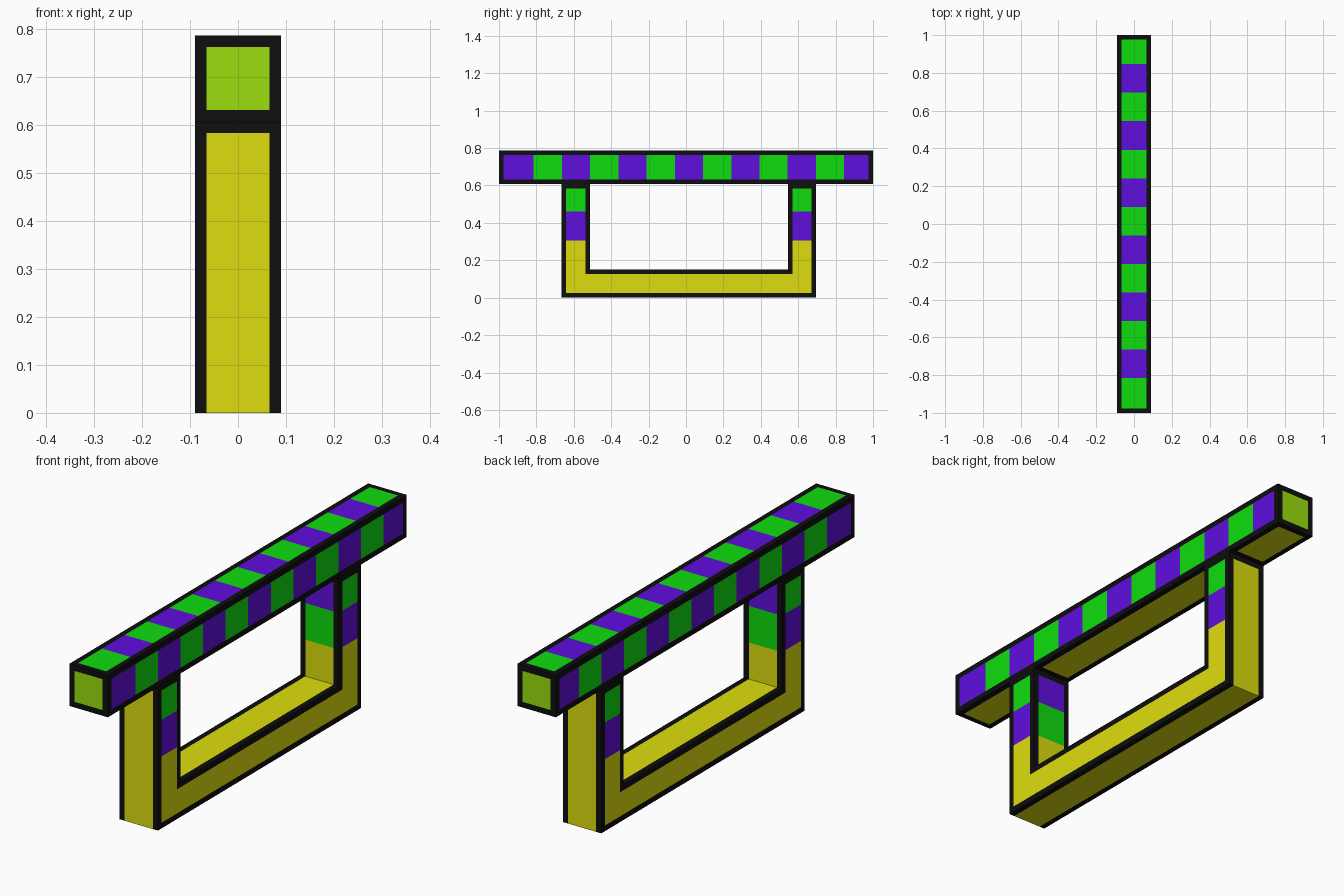
import bpy, bmesh
from mathutils import Vector

if "Cube" in bpy.data.objects:
    bpy.data.objects.remove(bpy.data.objects["Cube"])

W, B = 0.09, 0.024                 # half width, outline width
Z_JOIN, Z_TOP = 0.608, 0.787       # underside and top of the beam
C, STEP = 0.0155, 0.151            # stripe centre and pitch along y
OUT, INN, BAR = 0.68, 0.53, 0.15   # frame half lengths and bar height
Z1, Z2 = 0.305, 0.46               # stripe heights on the legs

COLOURS = {
    "black": (0.0044, 0.0044, 0.0044, 1),
    "yellow": (0.73, 0.73, 0.0044, 1),
    "green": (0.0044, 0.73, 0.0044, 1),
    "violet": (0.117, 0.0044, 0.73, 1),
    "lime": (0.328, 0.73, 0.0044, 1),
}
NAMES = list(COLOURS)
MATS = []
for name, rgba in COLOURS.items():
    mat = bpy.data.materials.new(name)
    mat.diffuse_color = rgba
    mat.use_nodes = True
    mat.node_tree.nodes["Principled BSDF"].inputs["Base Color"].default_value = mat.diffuse_color
    MATS.append(mat)


def cut(bm, axis, values):
    """Score the whole mesh with planes across one axis."""
    no = Vector((0, 0, 0))
    no[axis] = 1
    for v in values:
        bmesh.ops.bisect_plane(bm, geom=bm.verts[:] + bm.edges[:] + bm.faces[:],
                               dist=1e-5, plane_co=no * v, plane_no=no)


def finish(bm, name, rule):
    """Colour every face by its centre and normal, then make the object."""
    bmesh.ops.recalc_face_normals(bm, faces=bm.faces[:])
    for f in bm.faces:
        f.material_index = NAMES.index(rule(f.calc_center_median(), f.normal))
    me = bpy.data.meshes.new(name)
    bm.to_mesh(me)
    bm.free()
    for m in MATS:
        me.materials.append(m)
    bpy.context.collection.objects.link(bpy.data.objects.new(name, me))


def beam_colour(p, n):
    x_edge = abs(p.x) > W - B
    y_edge = abs(p.y) > 1 - B
    z_edge = p.z < Z_JOIN + B or p.z > Z_TOP - B
    even = max(-6, min(6, round((p.y - C) / STEP))) % 2 == 0
    if abs(n.y) > 0.5:                                   # ends
        return "black" if x_edge or z_edge else "lime"
    if n.z < -0.5:                                       # underside
        by_leg = INN - B < abs(p.y - C) < OUT + B
        return "black" if x_edge or y_edge or by_leg else "yellow"
    if n.z > 0.5:                                        # top
        return "black" if x_edge or y_edge else ("green" if even else "violet")
    return "black" if z_edge or y_edge else ("violet" if even else "green")


def frame_colour(p, n):
    u = abs(p.y - C)
    if abs(n.x) > 0.5:                                   # flat sides
        if (u > OUT - B or p.z < B or p.z > Z_JOIN - B
                or (u < INN + B and p.z > BAR - B)):
            return "black"
        return "yellow" if p.z < Z1 else "violet" if p.z < Z2 else "green"
    if abs(p.x) > W - B or p.z > Z_JOIN - B:
        return "black"
    if abs(n.y) > 0.5 and u < (OUT + INN) / 2:           # inner leg faces
        return "yellow" if p.z < Z1 else "green" if p.z < Z2 else "violet"
    return "yellow"


# Striped beam
bm = bmesh.new()
bmesh.ops.create_cube(bm, size=1)
bmesh.ops.scale(bm, vec=(2 * W, 2, Z_TOP - Z_JOIN), verts=bm.verts)
bmesh.ops.translate(bm, vec=(0, 0, (Z_TOP + Z_JOIN) / 2), verts=bm.verts)
cut(bm, 0, (B - W, W - B))
cut(bm, 1, [C + (k - 5.5) * STEP for k in range(12)])
cut(bm, 1, (B - 1, 1 - B))
cut(bm, 1, [C + s * v for s in (-1, 1) for v in (INN - B, OUT + B)])
cut(bm, 2, (Z_JOIN + B, Z_TOP - B))
finish(bm, "top_beam", beam_colour)

# U-shaped frame: two legs and a bottom bar, extruded across x
bm = bmesh.new()
ys = (C - OUT, C - INN, C + INN, C + OUT)
grid = [[bm.verts.new((-W, y, z)) for y in ys] for z in (0, BAR, Z_JOIN)]
for j in range(2):
    for i in range(3):
        if (j, i) != (1, 1):
            bm.faces.new((grid[j][i], grid[j][i + 1], grid[j + 1][i + 1], grid[j + 1][i]))
new = bmesh.ops.extrude_face_region(bm, geom=bm.faces[:])["geom"]
bmesh.ops.translate(bm, vec=(2 * W, 0, 0),
                    verts=[v for v in new if isinstance(v, bmesh.types.BMVert)])
cut(bm, 0, (B - W, W - B))
cut(bm, 1, [C + s * v for s in (-1, 1) for v in (INN + B, OUT - B)])
cut(bm, 2, (B, BAR - B, Z1, Z2, Z_JOIN - B))
finish(bm, "support_frame", frame_colour)
